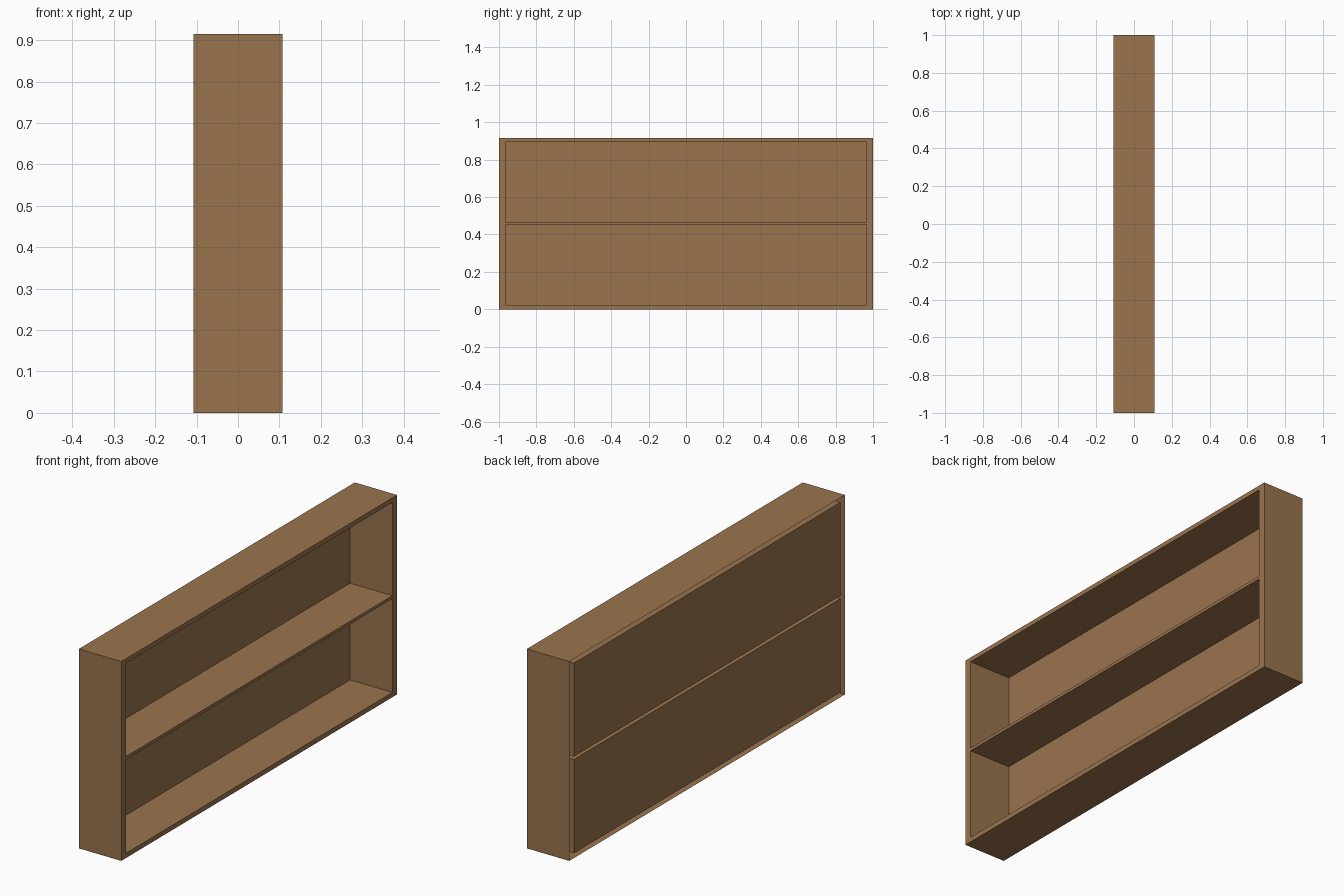
import bpy, bmesh

if "Cube" in bpy.data.objects:
    bpy.data.objects.remove(bpy.data.objects["Cube"])

X = 0.1075                                  # half depth
YS = [-1.0, -0.966, 0.966, 1.0]             # end panel thickness lines
ZS = [0.0, 0.022, 0.452, 0.466, 0.894, 0.915]  # base, shelf and top lines

wood = bpy.data.materials.new("brown wood")
wood.diffuse_color = (0.323, 0.174, 0.076, 1)
wood.use_nodes = True
wood.node_tree.nodes["Principled BSDF"].inputs["Base Color"].default_value = wood.diffuse_color

bm = bmesh.new()

# Open side: a rim grid facing +x, with two compartment cells
grid = [[bm.verts.new((X, y, z)) for z in ZS] for y in YS]
cells = {}
for i in range(len(YS) - 1):
    for j in range(len(ZS) - 1):
        cells[i, j] = bm.faces.new((grid[i][j], grid[i + 1][j],
                                    grid[i + 1][j + 1], grid[i][j + 1]))
outline = [e for e in bm.edges if e.is_boundary]
rim = cells[0, 0]

# Compartments: push the two cells through to the back plane
openings = [cells[1, 1], cells[1, 3]]
back = bmesh.ops.extrude_discrete_faces(bm, faces=openings)["faces"]
for f in back:
    for v in f.verts:
        v.co.x = -X

# Outer case: sweep the outline to the back, leaving the back rim hollow
swept = bmesh.ops.extrude_edge_only(bm, edges=outline)["geom"]
for v in swept:
    if isinstance(v, bmesh.types.BMVert):
        v.co.x = -X

# Consistent normals, then merge coplanar strips
bmesh.ops.recalc_face_normals(bm, faces=bm.faces)
if rim.normal.x < 0:
    bmesh.ops.reverse_faces(bm, faces=bm.faces)
side = [e for e in bm.edges if len(e.link_faces) == 2
        and abs(e.verts[0].co.x - e.verts[1].co.x) > 0.01
        and e.calc_face_angle() < 0.01]
bmesh.ops.dissolve_edges(bm, edges=side, use_verts=False)

mesh = bpy.data.meshes.new("bookcase")
bm.to_mesh(mesh)
bm.free()
mesh.materials.append(wood)
bpy.context.collection.objects.link(bpy.data.objects.new("bookcase", mesh))
